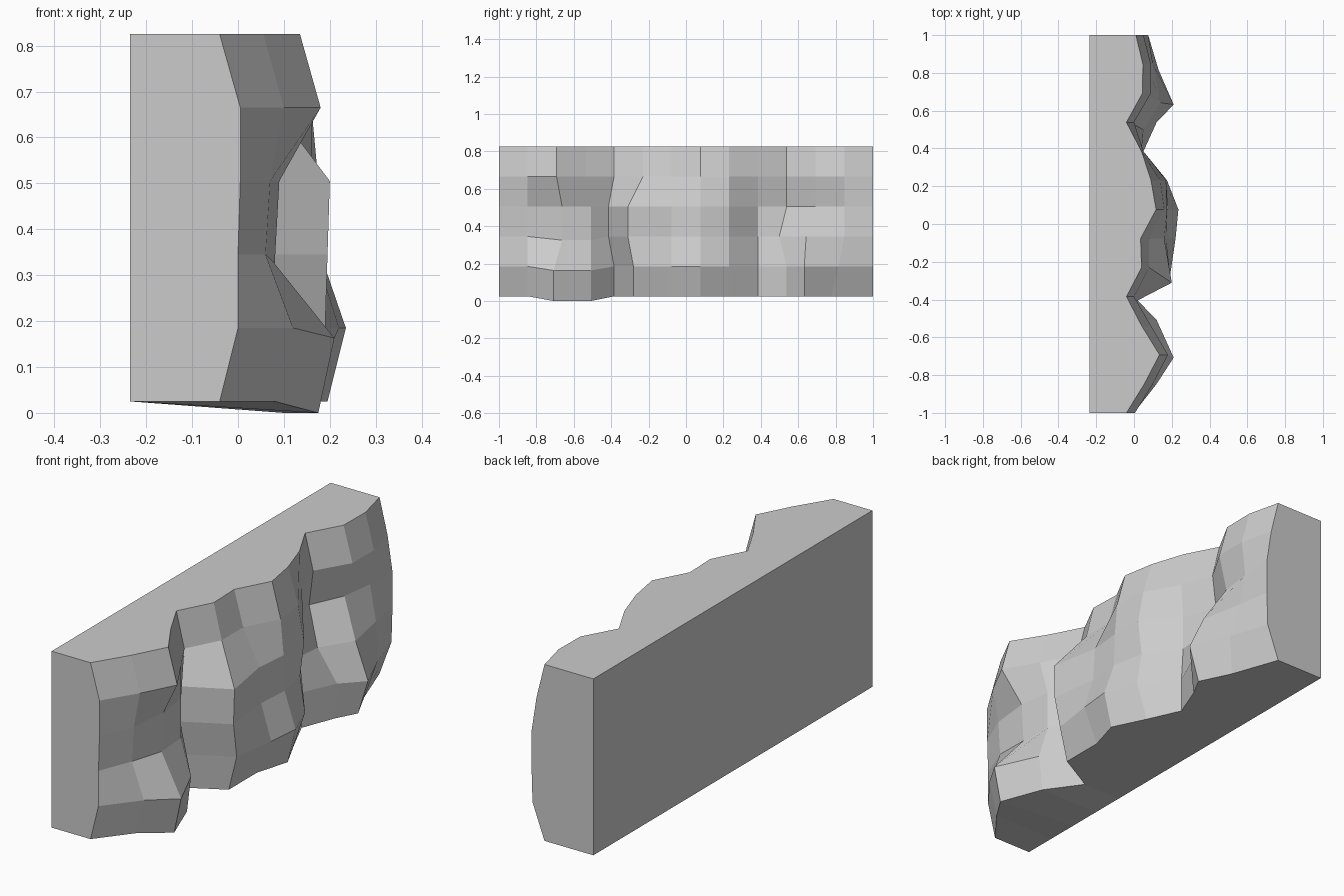
import bpy, bmesh

if "Cube" in bpy.data.objects:
    bpy.data.objects.remove(bpy.data.objects["Cube"])

# Relief depth (x) of the rock face: rows bottom to top, columns from y=-1 to y=1
DEPTH = [
    [-.04, .08, .175, .10, -.04, .15, .15, .195, .12, .05, .11, .16, .09, .01],
    [.00, .12, .21, .12, .00, .19, .22, .235, .175, .05, .12, .21, .13, .07],
    [.00, .06, .08, .07, .00, .195, .17, .18, .15, .04, .05, .14, .10, .075],
    [.005, .07, .09, .07, .00, .20, .16, .175, .17, .04, -.02, .05, .07, .075],
    [.005, .10, .18, .09, .00, .08, .08, .16, .14, .05, .00, .09, .09, .05],
    [-.04, .055, .135, .04, -.04, .04, .035, .117, .09, .04, -.04, .045, .047, .01],
]
COLS, ROWS, BACK = 14, 6, -.235
# Sideways shifts of ridge points (row, column) and dips of the bottom ledge
Y_SHIFT = {(0, 2): -.015, (1, 2): -.015, (2, 2): .03, (3, 2): .03,
           (0, 3): .03, (1, 3): .03, (2, 3): .03, (3, 3): .03,
           (2, 4): -.03, (3, 4): -.03, (0, 5): -.05, (1, 5): -.05,
           (2, 5): -.08, (3, 5): -.08, (2, 10): -.04,
           (0, 11): -.06, (1, 11): -.06, (2, 11): -.05, (0, 12): -.07, (1, 12): -.03}
Z_SHIFT = {(0, 2): -.025, (0, 3): -.025, (1, 2): -.022, (1, 3): -.022, (2, 2): -.02, (2, 3): -.02}

bm = bmesh.new()
front, back = [], []
for r in range(ROWS):
    z = .025 + .16 * r
    ys = [-1 + 2 * c / (COLS - 1) for c in range(COLS)]
    front.append([bm.verts.new((DEPTH[r][c], ys[c] + Y_SHIFT.get((r, c), 0),
                                z + Z_SHIFT.get((r, c), 0))) for c in range(COLS)])
    if r in (0, ROWS - 1):
        back.append([bm.verts.new((BACK, y, z)) for y in ys])

# Craggy front
for r in range(ROWS - 1):
    for c in range(COLS - 1):
        bm.faces.new((front[r][c], front[r][c + 1], front[r + 1][c + 1], front[r + 1][c]))
# Flat top, bottom and back
for c in range(COLS - 1):
    bm.faces.new((front[-1][c], front[-1][c + 1], back[1][c + 1], back[1][c]))
    bm.faces.new((front[0][c], back[0][c], back[0][c + 1], front[0][c + 1]))
    bm.faces.new((back[0][c], back[1][c], back[1][c + 1], back[0][c + 1]))
# End walls
for c in (0, COLS - 1):
    bm.faces.new([front[r][c] for r in range(ROWS)] + [back[1][c], back[0][c]])
bmesh.ops.recalc_face_normals(bm, faces=bm.faces)

mesh = bpy.data.meshes.new("cliff_wall")
bm.to_mesh(mesh)
bm.free()
bpy.context.collection.objects.link(bpy.data.objects.new("cliff_wall", mesh))
